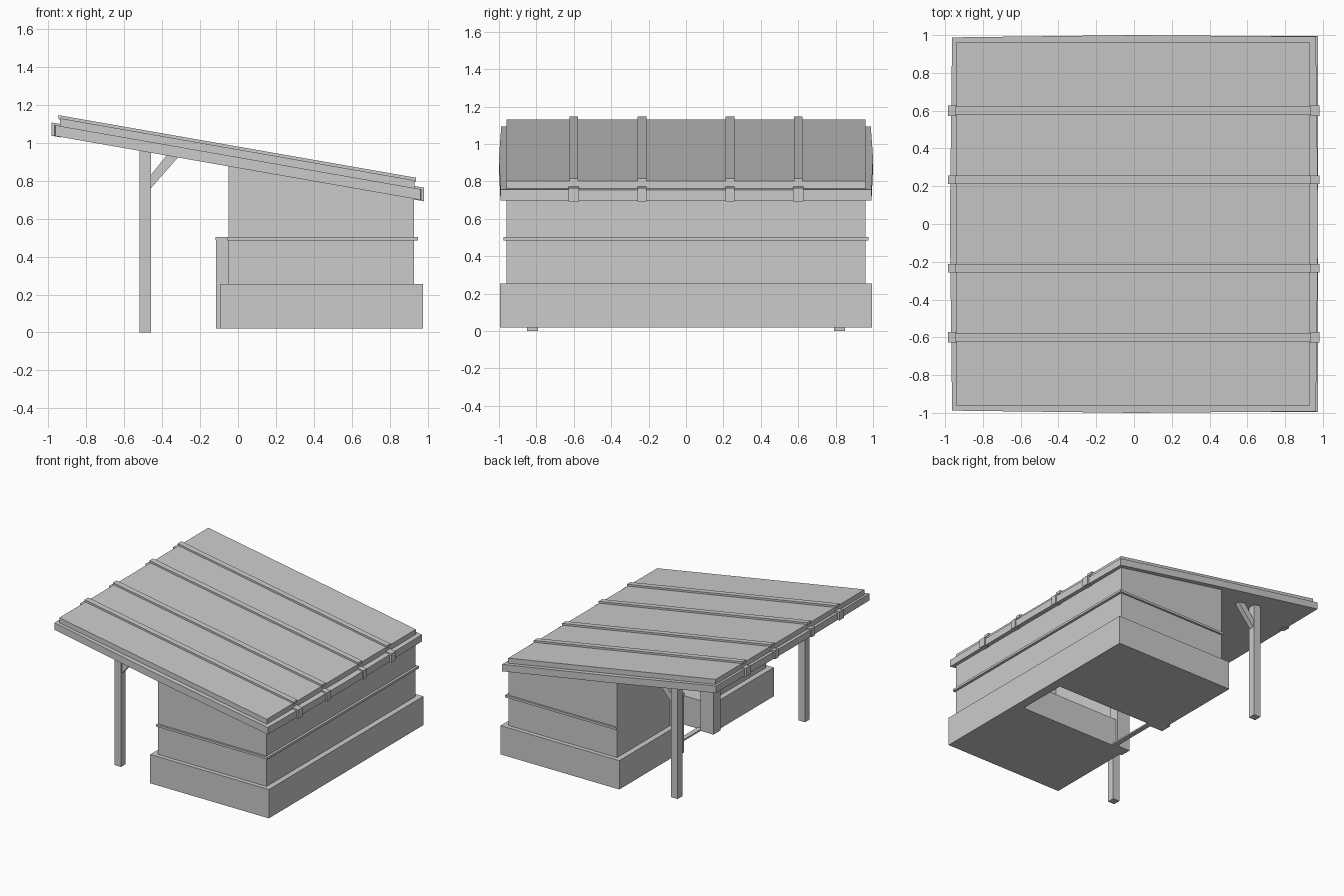
import bpy, bmesh

if "Cube" in bpy.data.objects:
    bpy.data.objects.remove(bpy.data.objects["Cube"])

SLOPE = -0.175


def mesh(name, bottom, top):
    """Closed solid between two matching outlines."""
    bm = bmesh.new()
    a = [bm.verts.new(p) for p in bottom]
    b = [bm.verts.new(p) for p in top]
    n = len(a)
    bm.faces.new(a)
    bm.faces.new(b)
    for i in range(n):
        j = (i + 1) % n
        bm.faces.new((a[i], a[j], b[j], b[i]))
    bmesh.ops.recalc_face_normals(bm, faces=bm.faces)
    me = bpy.data.meshes.new(name)
    bm.to_mesh(me)
    bm.free()
    ob = bpy.data.objects.new(name, me)
    bpy.context.collection.objects.link(ob)
    return ob


def prism(name, profile, y0, y1):
    """Extrude an xz profile along y."""
    return mesh(name, [(x, y0, z) for x, z in profile], [(x, y1, z) for x, z in profile])


def box(name, x0, x1, y0, y1, z0, z1):
    return prism(name, [(x0, z0), (x1, z0), (x1, z1), (x0, z1)], y0, y1)


def slab(name, outline, h0, h1):
    """Sloped roof sheet; heights are those at x = 0."""
    return mesh(name, [(x, y, h0 + SLOPE * x) for x, y in outline],
                [(x, y, h1 + SLOPE * x) for x, y in outline])


def wall(name, x0, x1, y0, y1, z0):
    """Wall whose top meets the underside of the roof."""
    return prism(name, [(x0, z0), (x1, z0), (x1, 0.872 + SLOPE * x1),
                        (x0, 0.872 + SLOPE * x0)], y0, y1)


def rect(x0, x1, y0, y1):
    return [(x0, y0), (x1, y0), (x1, y1), (x0, y1)]


# Roof: slightly bowed lower sheet, smaller upper sheet
slab("roof_lower", [(-0.963, -0.988), (0, -1), (0.963, -0.992), (0.975, 0),
                    (0.963, 0.992), (0, 1), (-0.963, 0.988), (-0.975, 0)], 0.868, 0.925)
slab("roof_upper", rect(-0.94, 0.932, -0.96, 0.96), 0.922, 0.966)

# Battens over the roof with clips folded over both ends
for y, w in ((-0.60, 0.028), (-0.235, 0.023), (0.235, 0.023), (0.60, 0.028)):
    slab("roof_batten", rect(-0.947, 0.938, y - 0.023, y + 0.023), 0.96, 0.981)
    slab("high_clip", rect(-0.985, -0.935, y - w, y + w), 0.866, 0.936)
    slab("low_clip", rect(0.93, 0.982, y - w, y + w), 0.864, 0.936)

# Back wall and door lintel
wall("back_wall", 0.90, 0.93, -0.96, 0.96, 0.02)
wall("door_lintel", -0.05, -0.02, -0.21, 0.21, 0.72)
box("back_plinth", 0.93, 0.975, -0.21, 0.21, 0.02, 0.255)
box("back_trim", 0.925, 0.95, -0.975, 0.975, 0.485, 0.503)
box("door_sill", 0.0, 0.04, -0.21, 0.21, 0.02, 0.032)

for s in (-1, 1):
    # Plinth blocks either side of the central passage
    box("plinth", -0.095, 0.975, s * 0.21, s * 0.995, 0.02, 0.255)
    # Side and front walls
    wall("side_wall", -0.05, 0.93, s * 0.93, s * 0.96, 0.25)
    wall("front_wall", -0.05, -0.02, s * 0.21, s * 0.96, 0.25)
    box("side_trim", -0.055, 0.95, s * 0.955, s * 0.975, 0.485, 0.503)
    # Door posts with caps
    box("door_post", -0.115, 0.0, s * 0.19, s * 0.28, 0.02, 0.49)
    box("door_post_cap", -0.118, 0.0, s * 0.185, s * 0.285, 0.487, 0.505)
    # Canopy posts and braces
    prism("canopy_post", [(-0.52, 0), (-0.46, 0), (-0.46, 0.955), (-0.52, 0.965)],
          s * 0.79, s * 0.85)
    prism("canopy_brace", [(-0.465, 0.755), (-0.465, 0.825), (-0.375, 0.937), (-0.315, 0.926)],
          s * 0.80, s * 0.84)
